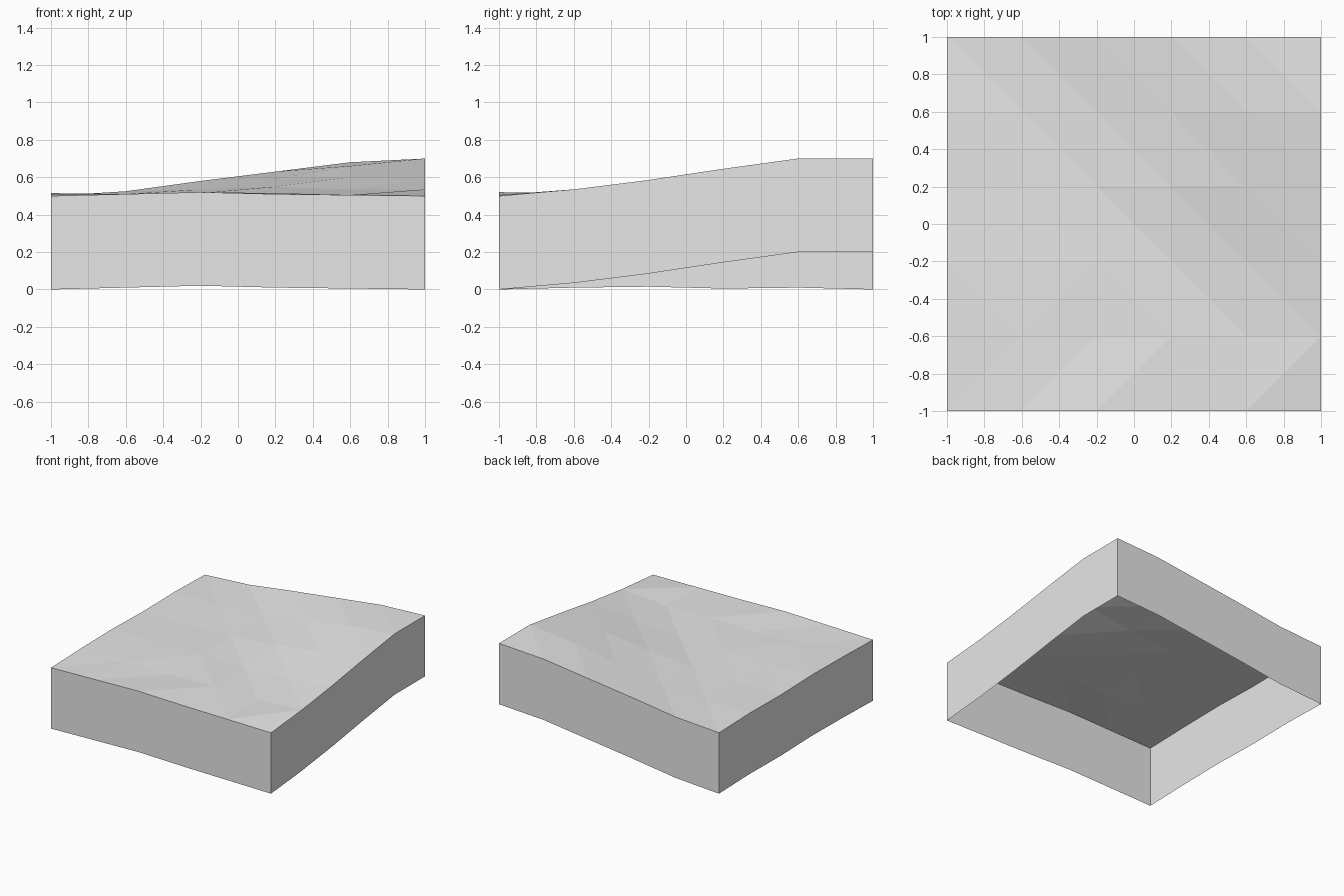
import bpy
import bmesh

cube = bpy.data.objects.get("Cube")
if cube:
    bpy.data.objects.remove(cube, do_unlink=True)

CELLS = 5
STEP = 2 / CELLS
SKIRT = 0.5

# Ground rise above the skirt, one row per grid line from front to back
RISE = [
    (0, .01, .02, .01, .005, 0),
    (.01, .01, .005, .015, .005, .035),
    (.015, .01, .015, .01, .035, .085),
    (.005, .005, .015, .05, .10, .145),
    (.01, .01, .035, .09, .16, .20),
    (0, .025, .08, .13, .18, .20),
]

# Cells whose diagonal runs the other way (column, row)
FLIPPED = {(0, 0), (1, 0), (2, 0), (4, 0), (1, 1)}

# One plain grey for the whole tile
grey = bpy.data.materials.new("light_grey")
grey.use_nodes = True
colour = (0.8, 0.8, 0.8, 1)
grey.diffuse_color = colour
grey.node_tree.nodes["Principled BSDF"].inputs["Base Color"].default_value = colour

# Sloping ground surface, split into triangles
bm = bmesh.new()
grid = [[bm.verts.new((i * STEP - 1, j * STEP - 1, SKIRT + rise))
         for i, rise in enumerate(row)] for j, row in enumerate(RISE)]
for j in range(CELLS):
    for i in range(CELLS):
        a, b = grid[j][i], grid[j][i + 1]
        c, d = grid[j + 1][i + 1], grid[j + 1][i]
        if (i, j) in FLIPPED:
            triangles = ((a, b, c), (a, c, d))
        else:
            triangles = ((a, b, d), (b, c, d))
        for triangle in triangles:
            bm.faces.new(triangle)

# Side walls dropped from the rim, open underneath
rim = [e for e in bm.edges if e.is_boundary]
walls = bmesh.ops.extrude_edge_only(bm, edges=rim)
lower = [v for v in walls["geom"] if isinstance(v, bmesh.types.BMVert)]
bmesh.ops.translate(bm, verts=lower, vec=(0, 0, -SKIRT))

# Make every face look outwards
bmesh.ops.recalc_face_normals(bm, faces=bm.faces)
bm.faces.ensure_lookup_table()
if bm.faces[0].normal.z < 0:
    bmesh.ops.reverse_faces(bm, faces=bm.faces)

mesh = bpy.data.meshes.new("terrain_tile")
bm.to_mesh(mesh)
bm.free()
mesh.materials.append(grey)
tile = bpy.data.objects.new("terrain_tile", mesh)
bpy.context.collection.objects.link(tile)
